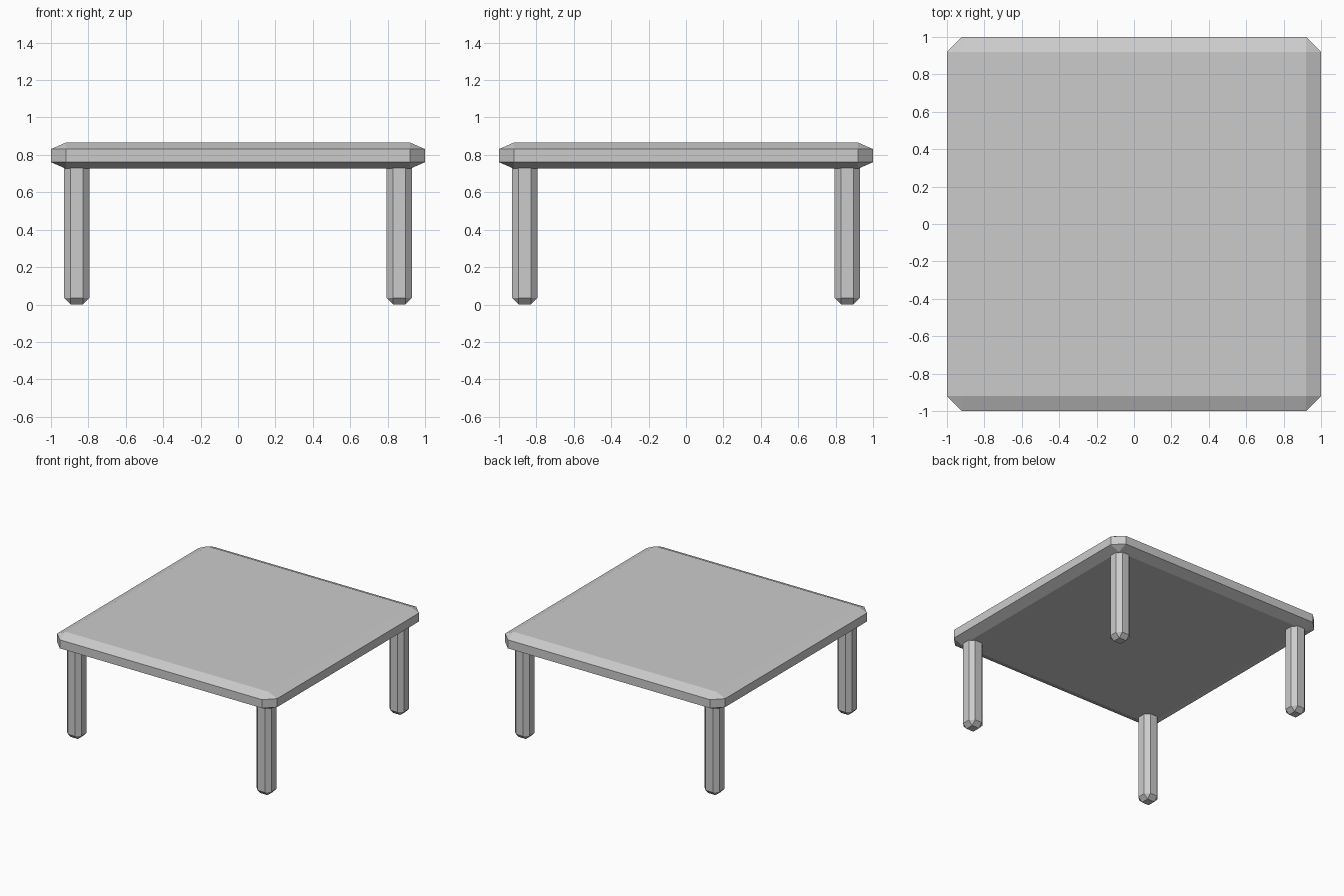
import bpy, bmesh
from mathutils import Vector

if "Cube" in bpy.data.objects:
    bpy.data.objects.remove(bpy.data.objects["Cube"])


def chamfered_box(name, center, size, cut, cut_z):
    """Box with a single flat chamfer; cut_z is the chamfer height along z."""
    squash = cut_z / cut
    bm = bmesh.new()
    bmesh.ops.create_cube(bm, size=1)
    bmesh.ops.scale(bm, vec=(size[0], size[1], size[2] / squash), verts=bm.verts)
    bmesh.ops.bevel(bm, geom=bm.edges[:], offset=cut, offset_type='OFFSET',
                    segments=1, profile=0.5, affect='EDGES')
    bmesh.ops.scale(bm, vec=(1, 1, squash), verts=bm.verts)
    bmesh.ops.translate(bm, vec=Vector(center), verts=bm.verts)
    bmesh.ops.recalc_face_normals(bm, faces=bm.faces)
    mesh = bpy.data.meshes.new(name)
    bm.to_mesh(mesh)
    bm.free()
    obj = bpy.data.objects.new(name, mesh)
    bpy.context.collection.objects.link(obj)
    return obj


# Square top with wide, shallow chamfers
chamfered_box("table_top", (0, 0, 0.796), (2, 2, 0.14), 0.08, 0.035)

# Four chamfered legs, their upper ends sunk into the top
LEG_TOP = 0.82
for y_name, sy in (("front", -1), ("back", 1)):
    for x_name, sx in (("left", -1), ("right", 1)):
        chamfered_box(f"{y_name}_{x_name}_leg",
                      (sx * 0.862, sy * 0.862, LEG_TOP / 2),
                      (0.134, 0.134, LEG_TOP), 0.034, 0.035)
